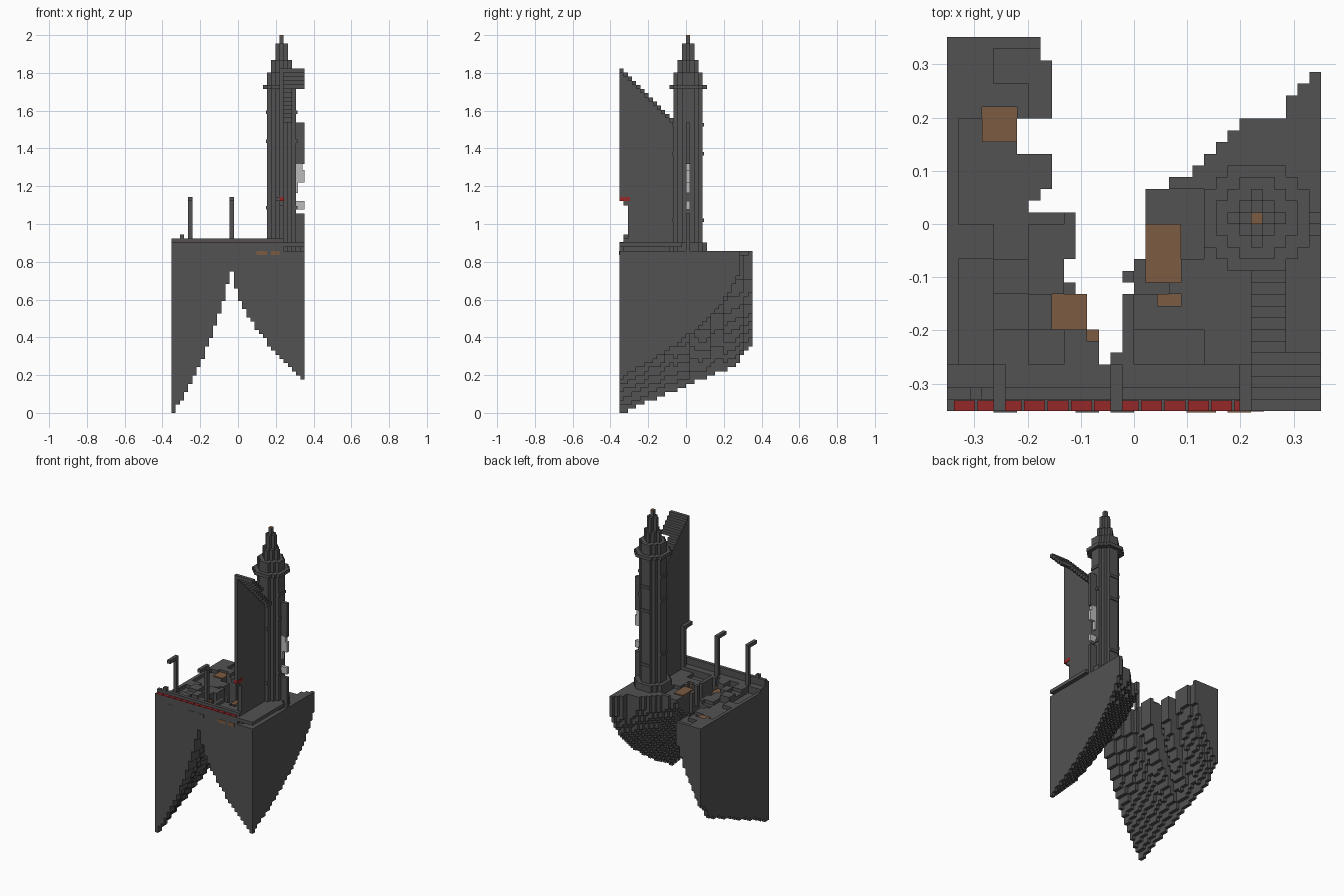
import bpy, bmesh, random
from mathutils import Vector

random.seed(4)
U = 2 / 91  # edge of one block

cube = bpy.data.objects.get("Cube")
if cube:
    bpy.data.objects.remove(cube)


def material(name, rgb):
    m = bpy.data.materials.new(name)
    m.use_nodes = True
    m.diffuse_color = (*rgb, 1)
    m.node_tree.nodes["Principled BSDF"].inputs["Base Color"].default_value = (*rgb, 1)
    return m


STONE = material("dark_stone", (0.085, 0.085, 0.085))
WOOD = material("brown_wood", (0.2, 0.105, 0.055))
RED = material("red_cloth", (0.3, 0.02, 0.022))
GLASS = material("pale_glass", (0.5, 0.5, 0.5))


def finish(name, bm, mat):
    mesh = bpy.data.meshes.new(name)
    bm.to_mesh(mesh)
    bm.free()
    mesh.materials.append(mat)
    bpy.context.collection.objects.link(bpy.data.objects.new(name, mesh))


def blocks(name, mat, boxes):
    """One object from boxes given as x0, x1, y0, y1, z0, z1 in blocks."""
    bm = bmesh.new()
    for x0, x1, y0, y1, z0, z1 in boxes:
        verts = bmesh.ops.create_cube(bm, size=1)["verts"]
        mid = Vector((x0 + x1, y0 + y1, z0 + z1)) / 2
        for v in verts:
            v.co = Vector((v.co.x * (x1 - x0), v.co.y * (y1 - y0), v.co.z * (z1 - z0)))
            v.co = (v.co + mid) * U
    finish(name, bm, mat)


def columns(name, mat, cols):
    """Outer skin of a field of block columns {(x, y): (bottom, top)}."""
    bm = bmesh.new()

    def quad(pts):
        bm.faces.new([bm.verts.new(Vector(p) * U) for p in pts])

    for (x, y), (b, t) in cols.items():
        ring = [(x, y), (x + 1, y), (x + 1, y + 1), (x, y + 1)]
        quad([(*p, t) for p in ring])
        quad([(*p, b) for p in reversed(ring)])
        for k, (dx, dy) in enumerate([(0, -1), (1, 0), (0, 1), (-1, 0)]):
            nb, nt = cols.get((x + dx, y + dy), (t, t))
            p, q = ring[k], ring[(k + 1) % 4]
            for lo, hi in ((b, min(t, nb)), (max(b, nt), t)):
                if hi > lo:
                    quad([(*p, lo), (*q, lo), (*q, hi), (*p, hi)])
    finish(name, bm, mat)


# Floating rock: inner edges of both halves, row by row from the front
LEFT_EDGE = [-2] * 4 + [-3] * 3 + [-4] * 3 + [-5, -6, -6] + [-5] * 4 + [-9, -8] \
    + [-7] * 3 + [-10] * 3 + [-7] * 5 + [-8] * 2
RIGHT_EDGE = [-2] * 5 + [-1] * 5 + [0, -1, 0] + [1] * 6 + [3, 5, 6, 7, 8, 9, 13, 13, 14, 15]
PATCHES = [(-13, -10, 7, 10), (-7, -4, -9, -6), (-4, -3, -10, -9), (1, 4, -5, 0), (2, 4, -7, -6)]
rubble = {}


def ground(x, y):
    if y < -12 and x < 11:
        return {-16: 41, -15: 42}.get(y, 40)
    if any(a <= x < b and c <= y < d for a, b, c, d in PATCHES):
        return 38
    if x == -16 or x > 5 or y == 15:
        return 39
    tops = [38, 38, 39, 40] if y < 0 else [38, 38, 39]
    return rubble.setdefault((x // 3, y // 3), random.choice(tops))


left, right = {}, {}
for row, edge in enumerate(LEFT_EDGE):
    y = row - 16
    taper = 1 - 0.29 * (row / 27) if row < 27 else 0.71 - 0.03 * (row - 27)
    for x in range(-16, edge):
        depth = 39 * ((edge - x) / (edge + 16)) ** 0.6 * taper
        left[x, y] = (min(37, 39 - round(depth)), ground(x, y))
for row, edge in enumerate(RIGHT_EDGE):
    y = row - 16
    for x in range(edge, 16):
        back = 2.5 + 0.75 * (x - 1)
        across = (x + 2.5) / 18
        along = max(0, (back - y) / (back + 16))
        depth = 31 * min(1, across * along) ** 0.5
        right[x, y] = (min(37, 39 - round(depth)), ground(x, y))
columns("left_rock", STONE, left)
columns("right_rock", STONE, right)

# Timber floors and beam ends
blocks("timber_floors", WOOD, [(a, b, c, d, 38, 38.3) for a, b, c, d in PATCHES])
blocks("beam_ends", WOOD, [(a, b, -16.1, -16, 38, 39) for a, b in ((4.5, 7), (8, 10))])
blocks("stone_ends", STONE, [(a, a + 2, -16.1, -16, 38, 39) for a in (-12, -5, -2)])

# Red trim on the front ledge
blocks("red_trim", RED, [(x - 0.4, x + 1.4, -16, -15.1, 41, 41.2) for x in range(-15, 10, 2)])

# Lamp posts with forward arms
posts = []
for x in (-12, -2, 9):
    posts += [(x, x + 1, -13, -12, 40, 52), (x, x + 1, -16, -13, 51, 52)]
blocks("lamp_posts", STONE, posts)
blocks("parapet_stub", STONE, [(-14, -13, -15, -14, 42, 43)])

# Round tower in stacked stepped tiers
CX, CY = 10.5, 0.5


def tier(width, z0, z1):
    r = width / 2
    cut = [(r, max(r - 2, 0.5)), (max(r - 1, 0.5), max(r - 1, 0.5)), (max(r - 2, 0.5), r)]
    return [(CX - a, CX + a, CY - b, CY + b, z0, z1) for a, b in cut]


shaft = tier(9, 39, 41) + tier(7, 41, 82) + tier(9, 78, 79) + tier(5, 82, 85)
shaft += tier(3, 85, 89)
for z in (46, 62, 69):
    shaft += [(CX - 1.5, CX + 1.5, CY - 3.8, CY + 3.8, z, z + 0.8),
              (CX - 3.8, CX + 3.8, CY - 1.5, CY + 1.5, z + 3, z + 3.8)]
blocks("tower", STONE, shaft)
blocks("spire_base", STONE, tier(1, 89, 90.7))
blocks("spire_tip", WOOD, tier(1, 90.7, 91))

# Fin on the tower's side, with pale panes
blocks("tower_fin", STONE, [(14, 16, 0, 1, 39, 48), (14, 16, 0, 1, 60, 70)])
blocks("fin_panes", GLASS, [(13.7, 16, 0, 1, 49, 51), (13.7, 16, 0, 1, 55.5, 58.5),
                            (13.7, 14.5, 0, 1, 53, 55.5), (14, 15.5, 0, 1, 58.5, 60)])

# Tall wall with a stepped, sloping roof
wall, roof = [], []
for k in range(13):
    y, top = k - 16, 83 - k
    foot = (51, 50)[k] if k < 2 else 40
    wall.append((10, 11, y, y + 1, foot, top))
    roof.append((10, 16 if k < 5 else 13, y, y + 1, top - 1, top))
blocks("tall_wall", STONE, wall)
blocks("wall_roof", STONE, roof)
blocks("red_lantern", RED, [(10, 11.1, -16.05, -13.5, 51, 52)])

# Raised walkway slab beside the wall
blocks("walkway", STONE, [(10, 16, -16, -1, 40, 41), (10, 12, -15, -4, 39, 40)])
